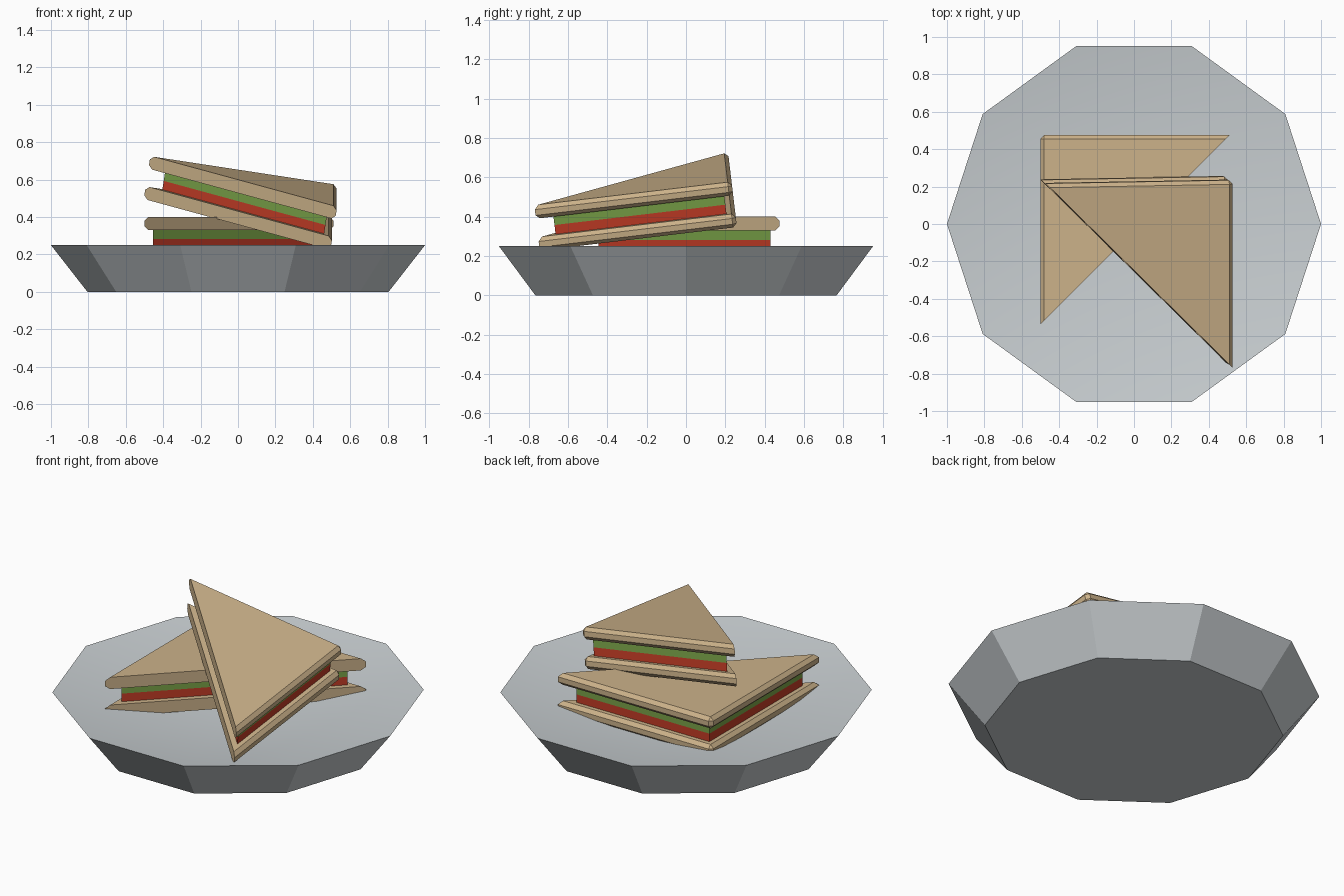
import bpy, bmesh, math
from mathutils import Vector, Matrix

if "Cube" in bpy.data.objects:
    bpy.data.objects.remove(bpy.data.objects["Cube"])


def material(name, r, g, b):
    def lin(c):
        c /= 255
        return c / 12.92 if c <= 0.04045 else ((c + 0.055) / 1.055) ** 2.4
    m = bpy.data.materials.new(name)
    m.diffuse_color = (lin(r), lin(g), lin(b), 1)
    m.use_nodes = True
    m.node_tree.nodes["Principled BSDF"].inputs["Base Color"].default_value = m.diffuse_color
    return m


BREAD = material("bread", 204, 178, 138)
LETTUCE = material("lettuce_green", 122, 163, 72)
TOMATO = material("tomato_red", 196, 60, 38)
CHINA = material("plate_grey", 202, 208, 211)


def add_object(bm, name, mat, matrix=Matrix()):
    bmesh.ops.recalc_face_normals(bm, faces=bm.faces)
    me = bpy.data.meshes.new(name)
    bm.to_mesh(me)
    bm.free()
    me.materials.append(mat)
    ob = bpy.data.objects.new(name, me)
    ob.matrix_world = matrix
    bpy.context.collection.objects.link(ob)
    return ob


def half_slab(name, mat, matrix, z0, z1, inset, reach, chamfer=0):
    """Square slab with its corner at the origin, cut off along the diagonal x - y = reach."""
    size = 1.3
    bm = bmesh.new()
    centre = Vector((inset + size / 2, -inset - size / 2, (z0 + z1) / 2))
    bmesh.ops.create_cube(bm, size=1, matrix=Matrix.Translation(centre)
                          @ Matrix.Diagonal((size, size, z1 - z0, 1)))
    if chamfer:
        bmesh.ops.bevel(bm, geom=bm.edges[:], offset=chamfer, segments=1,
                        affect='EDGES', profile=0.5)
    bmesh.ops.bisect_plane(bm, geom=bm.verts[:] + bm.edges[:] + bm.faces[:],
                           plane_co=(reach, 0, 0), plane_no=(1, -1, 0), clear_outer=True)
    bmesh.ops.holes_fill(bm, edges=[e for e in bm.edges if e.is_boundary], sides=0)
    return add_object(bm, name, mat, matrix)


def sandwich(prefix, matrix):
    half_slab(prefix + "_bottom_bread", BREAD, matrix, 0, 0.07, 0, 1.01, 0.02)
    half_slab(prefix + "_tomato", TOMATO, matrix, 0.07, 0.1175, 0.045, 0.965)
    half_slab(prefix + "_lettuce", LETTUCE, matrix, 0.1175, 0.165, 0.045, 0.965)
    half_slab(prefix + "_top_bread", BREAD, matrix, 0.165, 0.235, 0, 1.01, 0.02)


# Plate: ten-sided, flared rim, shallow dished top
bm = bmesh.new()
rings = []
for radius, z in ((0.805, 0), (1.0, 0.25)):
    rings.append([bm.verts.new((radius * math.cos(i * math.tau / 10),
                                radius * math.sin(i * math.tau / 10), z)) for i in range(10)])
foot, rim = rings
middle = bm.verts.new((0, 0, 0.10))
bm.faces.new(foot[::-1])
for i in range(10):
    j = (i + 1) % 10
    bm.faces.new((foot[i], foot[j], rim[j], rim[i]))
    bm.faces.new((rim[i], rim[j], middle)).smooth = True
add_object(bm, "plate", CHINA)

# Lower sandwich lies flat in the dish
sandwich("lower_sandwich", Matrix.Translation((-0.5, 0.475, 0.165)))

# Upper sandwich leans across it, turned a quarter and tilted
up = Vector((0.155, -0.119, 1)).normalized()
along = Vector((0, -1, -0.119)).normalized()
across = up.cross(along)
corner = Vector((0.53, 0.232, 0.575)) - up * 0.235
tilt = Matrix((along, across, up)).transposed().to_4x4()
sandwich("upper_sandwich", Matrix.Translation(corner) @ tilt)
